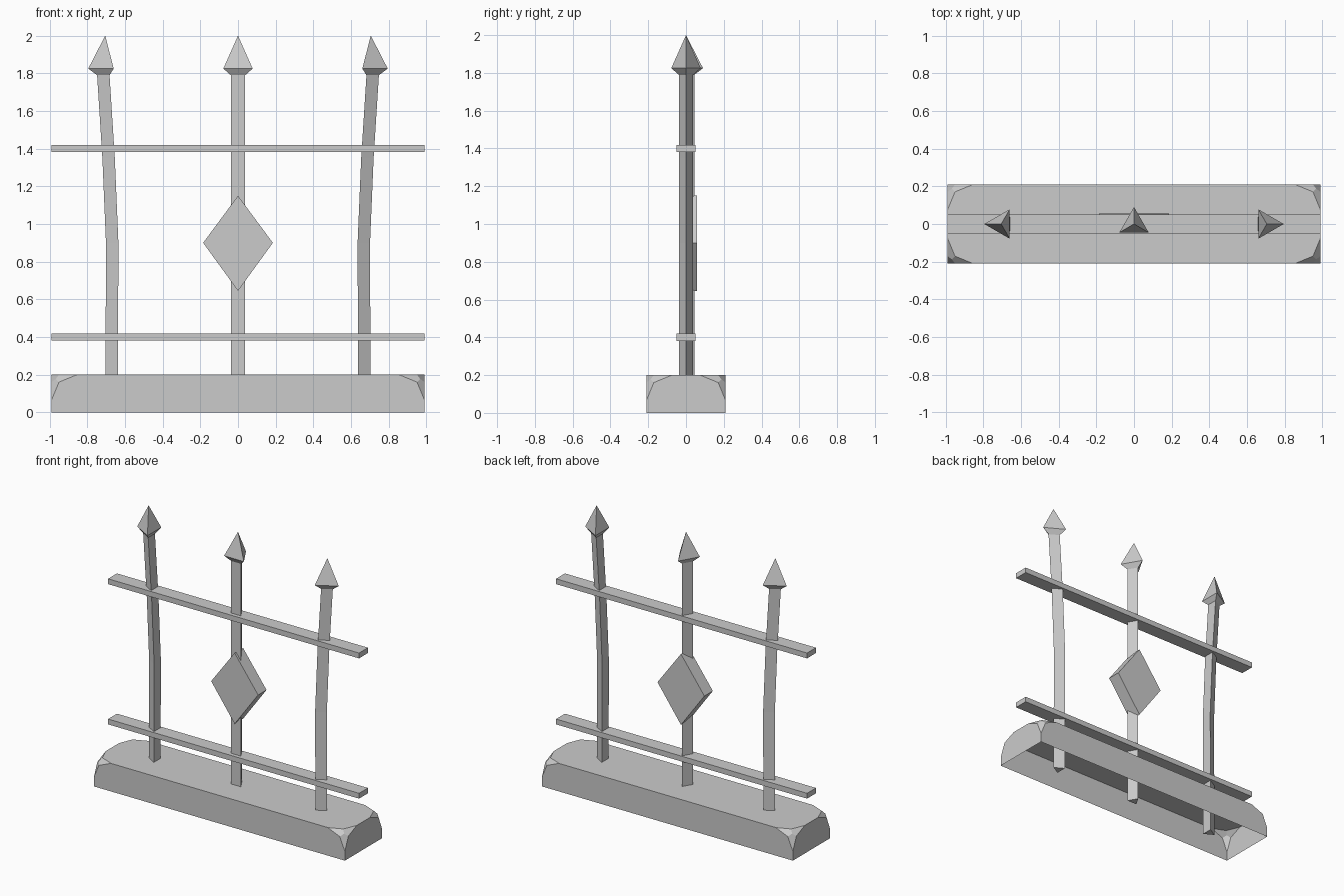
import bpy, bmesh
from math import cos, sin, pi, radians

if "Cube" in bpy.data.objects:
    bpy.data.objects.remove(bpy.data.objects["Cube"])


def finish(bm, name):
    bmesh.ops.recalc_face_normals(bm, faces=bm.faces)
    me = bpy.data.meshes.new(name)
    bm.to_mesh(me)
    bm.free()
    ob = bpy.data.objects.new(name, me)
    bpy.context.collection.objects.link(ob)
    return ob


def box(name, size, loc):
    bm = bmesh.new()
    bmesh.ops.create_cube(bm, size=1)
    for v in bm.verts:
        v.co = [c * s + l for c, s, l in zip(v.co, size, loc)]
    return finish(bm, name)


def picket(name, rings, tip, angle):
    """Loft triangular rings (x, z, radius) and close them with a point."""
    bm = bmesh.new()
    loops = [[bm.verts.new((x + r * cos(angle + i * 2 * pi / 3),
                            r * sin(angle + i * 2 * pi / 3), z))
              for i in range(3)] for x, z, r in rings]
    bm.faces.new(loops[0])
    for a, b in zip(loops, loops[1:]):
        for i in range(3):
            j = (i + 1) % 3
            bm.faces.new((a[i], a[j], b[j], b[i]))
    top = bm.verts.new((tip, 0, 2))
    for i in range(3):
        bm.faces.new((loops[-1][i], loops[-1][(i + 1) % 3], top))
    return finish(bm, name)


# stone base: open underneath, top corners rounded off
bm = bmesh.new()
bmesh.ops.create_cube(bm, size=1)
for v in bm.verts:
    v.co = (v.co.x * 1.98, v.co.y * 0.42, (v.co.z + 0.5) * 0.2)
bmesh.ops.delete(bm, geom=[f for f in bm.faces if f.normal.z < -0.5],
                 context='FACES_ONLY')
bmesh.ops.bevel(bm, geom=[v for v in bm.verts if v.co.z > 0.1], offset=0.135,
                offset_type='OFFSET', segments=2, profile=0.5,
                affect='VERTICES')
finish(bm, "stone_base")

# horizontal rails
for name, z in (("lower_rail", 0.4), ("upper_rail", 1.4)):
    box(name, (1.98, 0.1, 0.038), (0, 0, z))

# straight middle picket, bent outer pickets
R, HEAD = 0.044, 0.09
picket("middle_picket", [(0, 0, R), (0, 1.79, R), (0, 1.825, HEAD)], 0,
       radians(90))
for name, s in (("left_picket", -1), ("right_picket", 1)):
    path = [(0.66, 0, R), (0.657, 0.9, R), (0.676, 1.35, R),
            (0.704, 1.79, R), (0.705, 1.825, HEAD)]
    picket(name, [(s * x, z, r) for x, z, r in path], s * 0.705,
           0 if s > 0 else pi)

# diamond ornament
bm = bmesh.new()
face = bm.faces.new([bm.verts.new((x, -0.038, z)) for x, z in
                     ((0, 0.645), (0.185, 0.9), (0, 1.15), (-0.185, 0.9))])
ext = bmesh.ops.extrude_face_region(bm, geom=[face], use_keep_orig=True)
for v in ext["geom"]:
    if isinstance(v, bmesh.types.BMVert):
        v.co.y = 0.057
finish(bm, "diamond_ornament")
